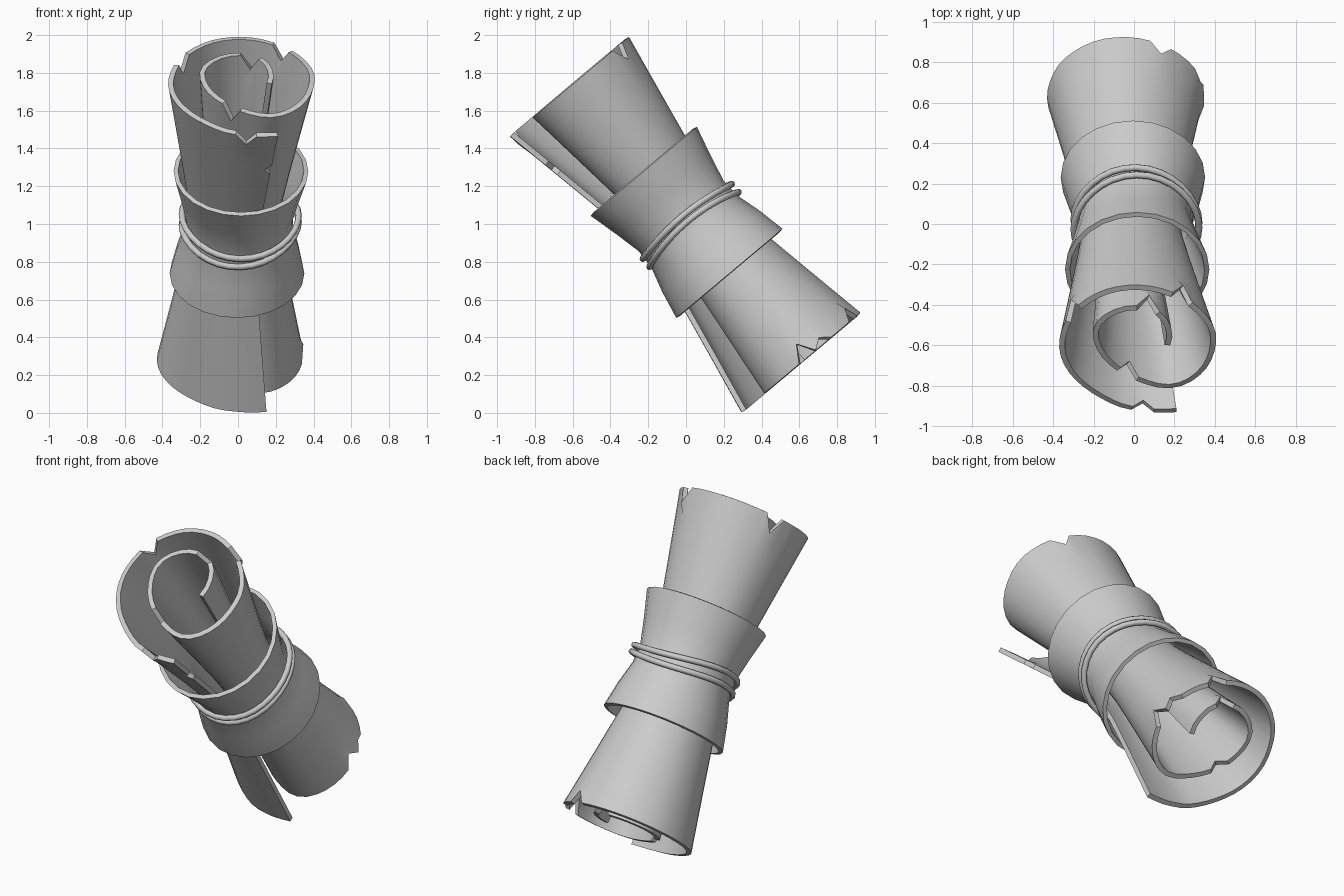
import bpy
from math import sin, cos, pi, radians, hypot
from mathutils import Vector

if "Cube" in bpy.data.objects:
    bpy.data.objects.remove(bpy.data.objects["Cube"])

TILT = radians(40)


def place(ob):
    ob.rotation_euler = (TILT, 0, 0)
    ob.location = (0, 0, 1)


def sheet(name, rows, closed, thickness):
    """Thick skin through equal-length rows of points."""
    n = len(rows[0])
    verts = [p for r in rows for p in r]
    faces = []
    for j in range(len(rows) - 1):
        for i in range(n if closed else n - 1):
            k = (i + 1) % n
            faces.append((j * n + i, j * n + k, (j + 1) * n + k, (j + 1) * n + i))
    me = bpy.data.meshes.new(name)
    me.from_pydata(verts, [], faces)
    ob = bpy.data.objects.new(name, me)
    bpy.context.collection.objects.link(ob)
    place(ob)
    mod = ob.modifiers.new("thickness", 'SOLIDIFY')
    mod.thickness = thickness
    mod.offset = 0
    bpy.ops.object.select_all(action='DESELECT')
    ob.select_set(True)
    bpy.context.view_layer.objects.active = ob
    bpy.ops.object.modifier_apply(modifier=mod.name)
    bpy.ops.object.shade_smooth_by_angle(angle=radians(35))
    return ob


def resample(pts, count):
    """Catmull-Rom through the points, then evenly spaced samples."""
    p = [Vector(q) for q in pts]
    p = [2 * p[0] - p[1]] + p + [2 * p[-1] - p[-2]]
    dense = []
    for i in range(1, len(p) - 2):
        a, b, c, d = p[i - 1:i + 3]
        for s in range(20):
            t = s / 20
            dense.append(0.5 * (2 * b + (c - a) * t + (2 * a - 5 * b + 4 * c - d) * t * t
                                + (3 * b - a - 3 * c + d) * t ** 3))
    dense.append(p[-2])
    dist = [0]
    for a, b in zip(dense, dense[1:]):
        dist.append(dist[-1] + (b - a).length)
    out, j = [], 0
    for i in range(count):
        want = dist[-1] * i / (count - 1)
        while j < len(dense) - 2 and dist[j + 1] < want:
            j += 1
        f = (want - dist[j]) / (dist[j + 1] - dist[j])
        out.append(dense[j].lerp(dense[j + 1], f))
    return out


# Rolled sheet: spiral cross-section, flared at both ends, torn at the rims
spiral = resample([(.21, -.40), (.08, -.40), (-.08, -.36), (-.25, -.23), (-.34, -.08),
                   (-.35, .08), (-.28, .25), (-.12, .37), (.08, .385), (.27, .29),
                   (.385, .12), (.37, -.07), (.28, -.20), (.15, -.245), (-.02, -.175),
                   (-.14, -.06), (-.19, .08), (-.16, .18), (-.06, .25), (.06, .255),
                   (.14, .20), (.175, .10), (.165, .02)], 64)


def tears(marks):
    out = {}
    for x, y, depth in marks:
        i = min(range(len(spiral)), key=lambda k: (spiral[k] - Vector((x, y))).length)
        out[i] = depth
    return out


top_tears = tears([(-.30, .22, .10), (.22, .32, .09), (.02, -.39, .06),
                   (-.03, -.165, .09), (.08, .25, .09)])
low_tears = tears([(.18, .34, .07), (.39, .02, .09), (.38, .14, .04),
                   (-.1, -.12, .06), (.06, .25, .07)])
levels = [-.955, -.82, -.6, -.36, -.18, 0, .18, .36, .55, .64, .68, .72, .80, .955]
rows = []
for z in levels:
    k = .54 + .46 * hypot(z, .12) / .96
    row = []
    for i, p in enumerate(spiral):
        h = z
        if z == levels[-1]:
            h -= top_tears.get(i, 0)
        if z == levels[0]:
            h += low_tears.get(i, 0)
        x = p.x * k - .03 * (1 - z / .955)
        if i == 0 and z == .68:   # chip in the long free edge
            x -= .035
        row.append((x, p.y * k, h))
    rows.append(row)
sheet("rolled_sheet", rows, False, .028)

# Wrapping band, pinched at the waist
band = []
for z, r in [(-.35, .345), (-.2, .315), (-.06, .277), (.05, .272), (.2, .305), (.36, .345)]:
    cx = .005 + .03 * z
    band.append([(cx + r * cos(2 * pi * i / 24), .008 + 1.03 * r * sin(2 * pi * i / 24), z)
                 for i in range(24)])
sheet("wrapping_band", band, True, .024)

# Cord: two loops around the waist, dipping at front and back
cu = bpy.data.curves.new("tie_cord", 'CURVE')
cu.dimensions = '3D'
cu.bevel_depth = .017
cu.bevel_resolution = 2
for base, wave, skew in [(.028, .022, .006), (-.028, .022, -.012)]:
    sp = cu.splines.new('POLY')
    sp.points.add(31)
    sp.use_cyclic_u = True
    for i, pt in enumerate(sp.points):
        a = 2 * pi * i / 32
        pt.co = (.012 + .309 * cos(a), .014 + .308 * sin(a),
                 base + wave * cos(2 * a) - skew * cos(a), 1)
    sp.use_smooth = True
cord = bpy.data.objects.new("tie_cord", cu)
bpy.context.collection.objects.link(cord)
place(cord)
